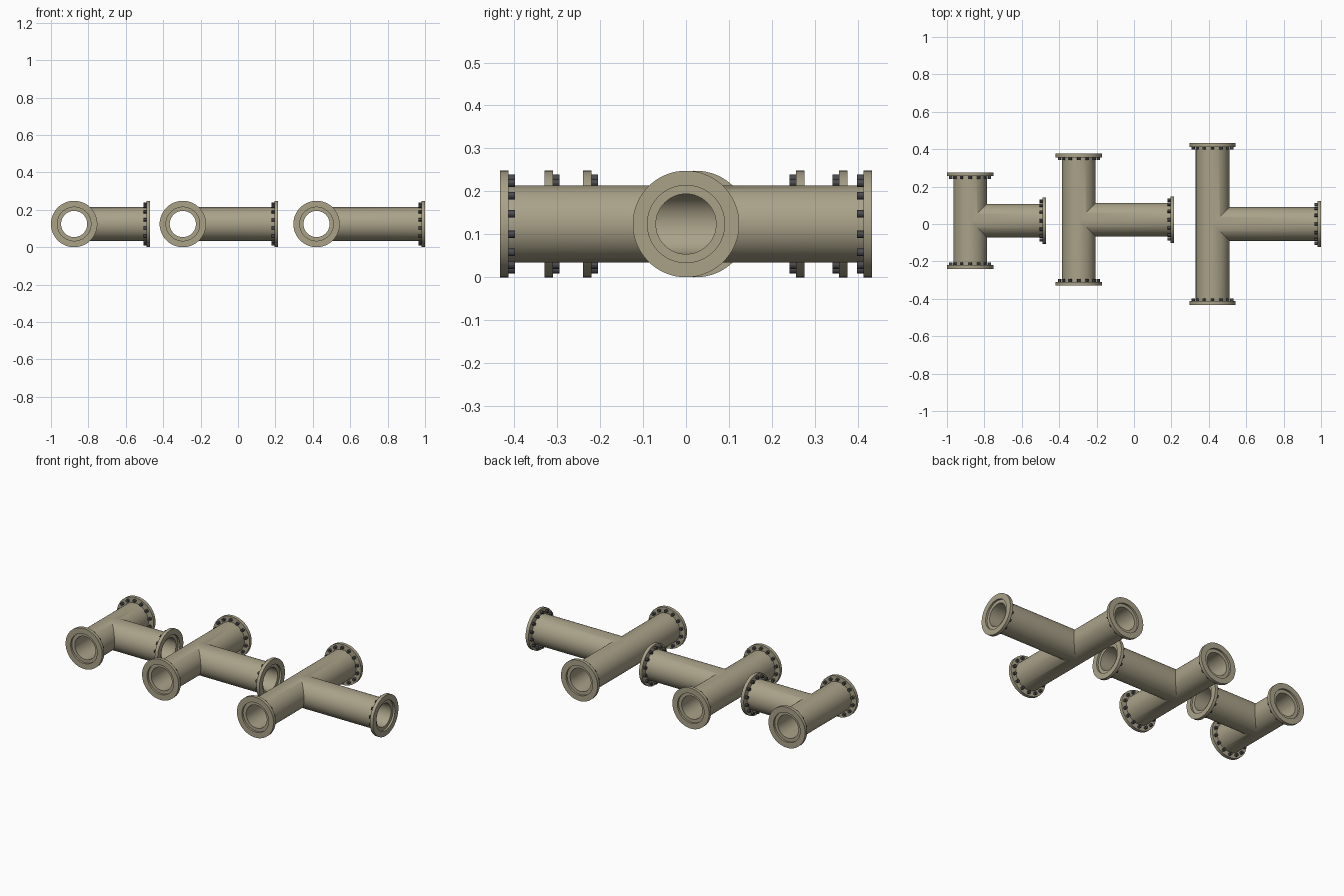
import bpy, bmesh, math
from mathutils import Vector

if "Cube" in bpy.data.objects:
    bpy.data.objects.remove(bpy.data.objects["Cube"])

SEG, R_OUT, R_IN, R_FL = 64, 0.09, 0.07, 0.124
FL_T, RECESS, BOLTS, R_BOLT = 0.02, 0.012, 14, 0.106
ZC = 0.124


def material(name, col):
    m = bpy.data.materials.new(name)
    m.diffuse_color = (*col, 1)
    m.use_nodes = True
    m.node_tree.nodes["Principled BSDF"].inputs["Base Color"].default_value = m.diffuse_color
    return m


TAN = material("tan_paint", (0.40, 0.36, 0.25))
DARK = material("dark_steel", (0.07, 0.07, 0.075))


def finish(bm, name, mat):
    bmesh.ops.remove_doubles(bm, verts=bm.verts, dist=1e-5)
    bmesh.ops.recalc_face_normals(bm, faces=bm.faces)
    me = bpy.data.meshes.new(name)
    bm.to_mesh(me)
    bm.free()
    me.materials.append(mat)
    ob = bpy.data.objects.new(name, me)
    bpy.context.collection.objects.link(ob)
    bpy.ops.object.select_all(action='DESELECT')
    ob.select_set(True)
    bpy.context.view_layer.objects.active = ob
    bpy.ops.object.shade_smooth_by_angle(angle=math.radians(30))


def lathe(bm, origin, d, profile, seg=SEG, closed=False):
    """Sweep (along, radius) points around direction d; along may be a function of the side offset."""
    side = Vector((abs(d.y), abs(d.x), 0))
    rings = []
    for along, r in profile:
        ring = []
        for i in range(seg):
            t = 2 * math.pi * i / seg
            a, z = r * math.cos(t), r * math.sin(t)
            s = along(a) if callable(along) else along
            ring.append(bm.verts.new(origin + d * s + side * a + Vector((0, 0, z))))
        rings.append(ring)
    pairs = list(zip(rings, rings[1:]))
    if closed:
        pairs.append((rings[-1], rings[0]))
    for p, q in pairs:
        for i in range(seg):
            j = (i + 1) % seg
            bm.faces.new((p[i], p[j], q[j], q[i]))
    return rings


def tee(label, x, y, front, back, branch):
    c = Vector((x, y, ZC))
    run_mitre = lambda a: max(0.0, a)
    arms = [("front", Vector((0, -1, 0)), front, run_mitre),
            ("back", Vector((0, 1, 0)), back, run_mitre),
            ("branch", Vector((1, 0, 0)), branch, abs)]
    # hollow mitred pipe body
    body = bmesh.new()
    for _, d, length, mitre in arms:
        end = length - RECESS
        lathe(body, c, d, [(mitre, R_OUT), (end, R_OUT), (end, R_IN), (mitre, R_IN)])
    finish(body, label + "_tee_pipe", TAN)
    for side, d, length, _ in arms:
        # flange ring
        fl = bmesh.new()
        back_face = length - FL_T
        lathe(fl, c, d, [(back_face, R_OUT), (back_face, R_FL),
                         (length, R_FL), (length, R_OUT)], closed=True)
        finish(fl, f"{label}_{side}_flange", TAN)
        # bolt heads behind the flange
        bo = bmesh.new()
        across = Vector((abs(d.y), abs(d.x), 0))
        for k in range(BOLTS):
            t = math.pi / 2 + 2 * math.pi * k / BOLTS
            o = c + across * (R_BOLT * math.cos(t)) + Vector((0, 0, R_BOLT * math.sin(t)))
            rings = lathe(bo, o, d, [(back_face - 0.015, 0.009), (back_face + 0.002, 0.009)], 12)
            for ring in rings:
                bo.faces.new(ring)
        finish(bo, f"{label}_{side}_bolts", DARK)


# three tees of increasing length
tee("short", -0.876, 0.018, 0.258, 0.258, 0.406)
tee("medium", -0.295, 0.023, 0.353, 0.353, 0.510)
tee("long", 0.420, 0.0, 0.433, 0.433, 0.580)
